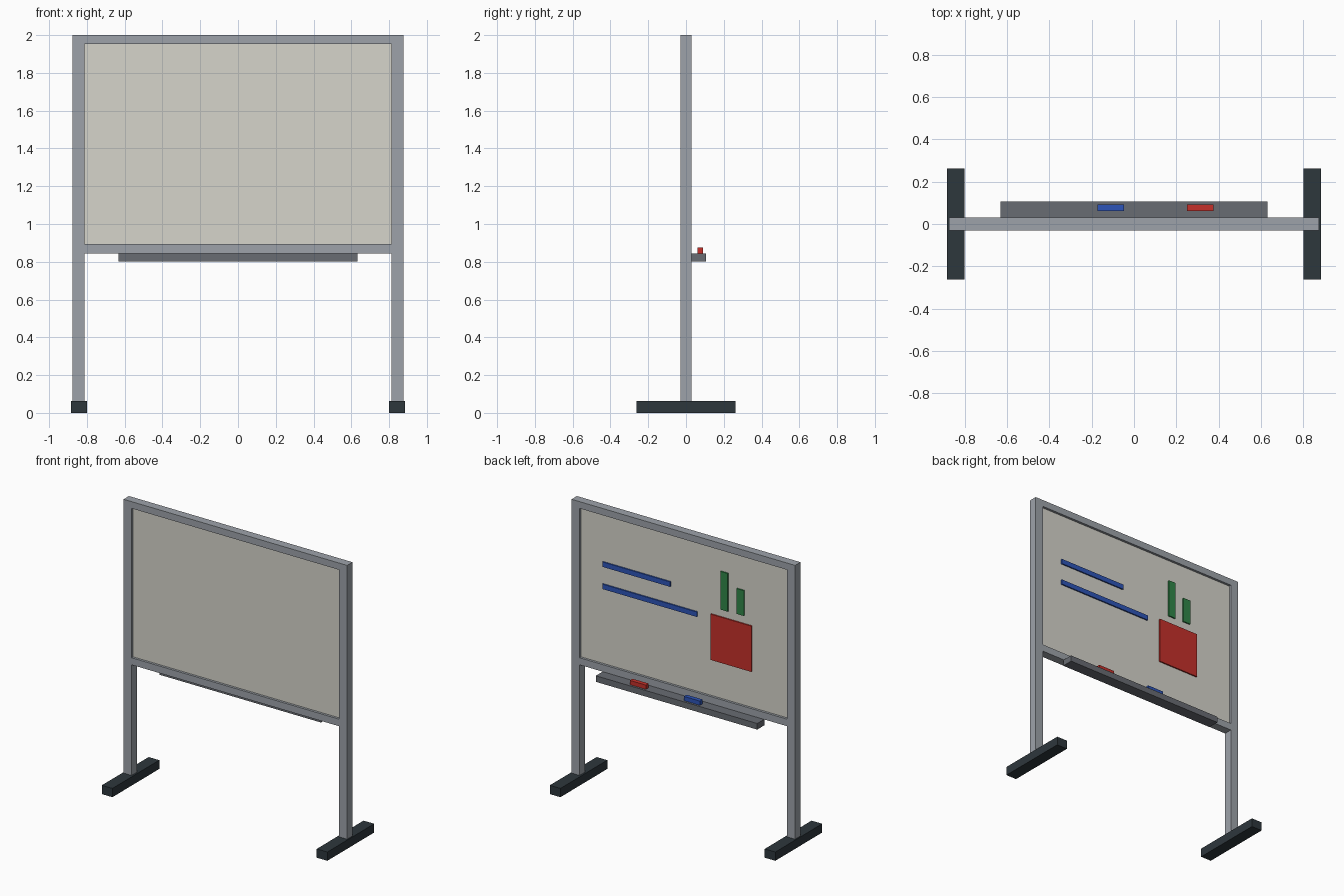
import bpy

cube = bpy.data.objects.get("Cube")
if cube:
    bpy.data.objects.remove(cube, do_unlink=True)


def make_material(name, rgb):
    mat = bpy.data.materials.new(name)
    mat.use_nodes = True
    mat.diffuse_color = (*rgb, 1)
    bsdf = next(n for n in mat.node_tree.nodes if n.type == 'BSDF_PRINCIPLED')
    bsdf.inputs["Base Color"].default_value = (*rgb, 1)
    return mat


metal = make_material("frame_grey", (0.34, 0.365, 0.40))
panel = make_material("board_off_white", (0.67, 0.66, 0.60))
tray_grey = make_material("tray_grey", (0.14, 0.15, 0.17))
dark = make_material("foot_charcoal", (0.027, 0.038, 0.046))
red = make_material("red", (0.56, 0.03, 0.023))
blue = make_material("blue", (0.027, 0.09, 0.48))
green = make_material("green", (0.03, 0.24, 0.065))


def box(name, mat, x, y, z):
    """Box spanning the given (low, high) ranges."""
    spans = (x, y, z)
    bpy.ops.mesh.primitive_cube_add(size=1, location=[(a + b) / 2 for a, b in spans])
    obj = bpy.context.object
    obj.name = name
    obj.scale = [b - a for a, b in spans]
    bpy.ops.object.transform_apply(location=False, rotation=False, scale=True)
    obj.data.materials.append(mat)
    return obj


depth = (-0.03, 0.03)
inner = 0.813

# Posts and feet on both sides
for side, s in (("left", 1), ("right", -1)):
    box(side + "_post", metal, sorted((s * inner, s * 0.875)), depth, (0.06, 2))
    box(side + "_foot", dark, sorted((s * 0.8, s * 0.883)), (-0.262, 0.262), (0, 0.062))

# Rails and the recessed board
box("top_rail", metal, (-inner, inner), depth, (1.952, 2))
box("bottom_rail", metal, (-inner, inner), depth, (0.845, 0.895))
box("board", panel, (-inner, inner), (-0.013, 0.013), (0.895, 1.952))

# Tray with two pens on the back
box("tray", tray_grey, (-0.632, 0.632), (0.025, 0.106), (0.802, 0.845))
for name, mat, x in (("red_pen", red, 0.313), ("blue_pen", blue, -0.11)):
    box(name, mat, (x - 0.063, x + 0.063), (0.061, 0.091), (0.845, 0.875))

# Marks on the back of the board
marks = (
    ("upper_line", blue, (0.11, 0.64), (1.582, 1.617)),
    ("lower_line", blue, (-0.10, 0.64), (1.425, 1.46)),
    ("tall_bar", green, (-0.342, -0.285), (1.527, 1.797)),
    ("short_bar", green, (-0.468, -0.41), (1.53, 1.709)),
    ("note_square", red, (-0.527, -0.207), (1.15, 1.474)),
)
for name, mat, x, z in marks:
    box(name, mat, x, (0.013, 0.0225), z)
